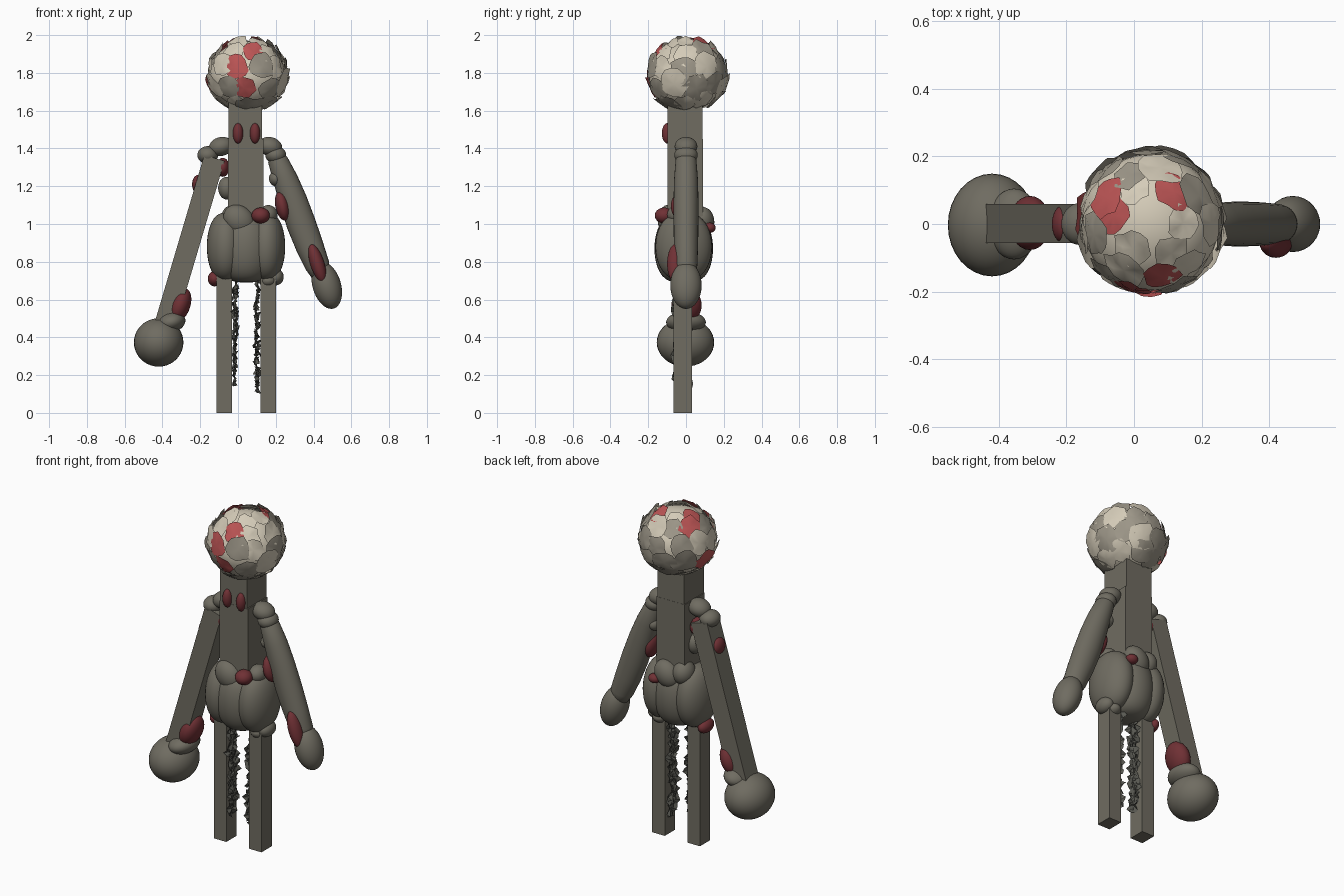
import bpy, bmesh, math, random
from mathutils import Vector, Matrix

if "Cube" in bpy.data.objects:
    bpy.data.objects.remove(bpy.data.objects["Cube"])

random.seed(7)


def material(name, rgb):
    m = bpy.data.materials.new(name)
    m.diffuse_color = (*rgb, 1)
    m.use_nodes = True
    m.node_tree.nodes["Principled BSDF"].inputs["Base Color"].default_value = m.diffuse_color
    return m


HIDE = material("hide", (0.16, 0.15, 0.12))
DARK = material("dark_hide", (0.10, 0.10, 0.085))
SORE = material("dark_red", (0.16, 0.03, 0.035))
CREAM = material("cream", (0.66, 0.60, 0.48))
STONE = material("stone", (0.34, 0.31, 0.25))
RED = material("red", (0.50, 0.09, 0.09))


def make(name, bm, mat, smooth=False):
    me = bpy.data.meshes.new(name)
    bm.to_mesh(me)
    bm.free()
    ob = bpy.data.objects.new(name, me)
    bpy.context.collection.objects.link(ob)
    me.materials.append(mat)
    if smooth:
        for p in me.polygons:
            p.use_smooth = True
    return ob


def box(name, loc, size, tilt=0, mat=HIDE):
    bm = bmesh.new()
    bmesh.ops.create_cube(bm, size=1, matrix=Matrix.Diagonal((*size, 1)))
    ob = make(name, bm, mat)
    ob.location, ob.rotation_euler = loc, (0, math.radians(tilt), 0)


def blob(name, loc, radii, tilt=0, mat=HIDE, power=1.0):
    # ellipsoid; power below 1 gives it a boxier profile
    bm = bmesh.new()
    bmesh.ops.create_uvsphere(bm, u_segments=32, v_segments=20, radius=1)
    for v in bm.verts:
        r = math.hypot(v.co.x, v.co.y)
        if power != 1 and r > 1e-4:
            k = r ** power / r
            v.co.x, v.co.y = v.co.x * k, v.co.y * k
        v.co = Vector(a * b for a, b in zip(v.co, radii))
    ob = make(name, bm, mat, True)
    ob.location, ob.rotation_euler = loc, (0, math.radians(tilt), 0)


def tube(name, rings, mat=HIDE, sides=24):
    # rings: x, z, half width in x, half width in y
    bm = bmesh.new()
    loops = []
    for x, z, rx, ry in rings:
        loops.append([bm.verts.new((x + rx * math.cos(a), ry * math.sin(a), z + 0.33 * rx * math.cos(a)))
                      for a in (2 * math.pi * i / sides for i in range(sides))])
    for a, b in zip(loops, loops[1:]):
        for i in range(sides):
            j = (i + 1) % sides
            bm.faces.new((a[i], a[j], b[j], b[i]))
    bm.faces.new(loops[0])
    bm.faces.new(loops[-1][::-1])
    bmesh.ops.recalc_face_normals(bm, faces=bm.faces)
    make(name, bm, mat, True)


def shard(name, place, size, mat, crinkle, n=13):
    # ragged flake: centre point and two rings, mapped by place(u, v, lift)
    bm = bmesh.new()
    mid = bm.verts.new(place(0, 0, 0))
    rings = []
    for f in (0.55, 1.0):
        ring = []
        for i in range(n):
            a = 2 * math.pi * i / n
            r = size * f * random.uniform(0.84, 1.12)
            ring.append(bm.verts.new(place(r * math.cos(a), r * math.sin(a), random.uniform(-1, 1) * crinkle * f)))
        rings.append(ring)
    for i in range(n):
        j = (i + 1) % n
        bm.faces.new((mid, rings[0][i], rings[0][j]))
        bm.faces.new((rings[0][i], rings[1][i], rings[1][j], rings[0][j]))
    make(name, bm, mat, crinkle < 0.01)


# legs, torso, neck
for side, x in (("left", -0.073), ("right", 0.16)):
    box(f"leg_{side}", (x, -0.017, 0.37), (0.083, 0.097, 0.74))
box("torso", (0.04, -0.005, 1.2), (0.188, 0.188, 0.5))
box("neck", (0.039, -0.005, 1.55), (0.176, 0.186, 0.3))

# belly and hip lumps
blob("belly", (0.043, -0.012, 0.87), (0.15, 0.155, 0.18), power=0.6)
blob("hip_left", (-0.065, -0.012, 0.88), (0.1, 0.15, 0.18), power=0.8)
blob("hip_right", (0.15, -0.012, 0.88), (0.1, 0.15, 0.18), power=0.8)
blob("waist_lump_front", (0.005, -0.09, 1.02), (0.075, 0.06, 0.09), -45)
blob("waist_lump_side", (0.16, -0.04, 1.05), (0.05, 0.06, 0.05))
blob("waist_lump_left", (-0.03, 0.06, 1.03), (0.06, 0.07, 0.07))
blob("waist_lump_back", (0.06, 0.09, 1.01), (0.07, 0.06, 0.085), 40)
blob("waist_sore_front", (0.12, -0.115, 1.045), (0.048, 0.05, 0.042), mat=SORE)
blob("waist_sore_back", (0.12, 0.125, 0.98), (0.035, 0.032, 0.027), mat=SORE)
blob("hip_sore", (-0.125, -0.01, 0.71), (0.035, 0.06, 0.04), mat=SORE)
blob("hip_knob", (0.2, -0.01, 0.72), (0.042, 0.06, 0.045))
blob("hip_knob_inner", (0.16, -0.01, 0.70), (0.05, 0.07, 0.04))

# chest sores
for x in (0.0, 0.09):
    blob("chest_sore", (x, -0.098, 1.48), (0.027, 0.03, 0.054), mat=SORE)

# shoulders
for side, s in (("left", -1), ("right", 1)):
    cx = 0.04
    blob(f"shoulder_{side}", (cx + s * 0.13, 0, 1.41), (0.065, 0.06, 0.05), s * 15)
    blob(f"shoulder_cap_{side}", (cx + s * 0.18 - 0.02, 0, 1.365), (0.055, 0.062, 0.047))
blob("armpit_lump_left", (-0.06, 0, 1.19), (0.045, 0.05, 0.06))
blob("armpit_lump_right", (0.2, 0, 1.24), (0.036, 0.05, 0.04))
blob("armpit_sore", (-0.08, 0, 1.3), (0.035, 0.06, 0.05), mat=SORE)

# straight arm with ball fist
box("arm_left", (-0.267, 0.001, 0.87), (0.112, 0.115, 1.0), 16.5)
blob("fist_left", (-0.42, -0.003, 0.373), (0.131, 0.152, 0.128))
blob("wrist_left", (-0.355, 0, 0.48), (0.078, 0.105, 0.055), -15)
blob("wrist_sore", (-0.308, 0.003, 0.57), (0.055, 0.08, 0.095), 20, SORE)
blob("elbow_sore", (-0.21, 0, 1.21), (0.033, 0.055, 0.05), mat=SORE)

# curved arm with drooping hand
tube("arm_right", [(0.185, 1.40, 0.02, 0.03), (0.21, 1.34, 0.05, 0.055), (0.25, 1.24, 0.062, 0.063),
                   (0.29, 1.13, 0.07, 0.066), (0.335, 1.00, 0.074, 0.066), (0.38, 0.88, 0.07, 0.064),
                   (0.42, 0.78, 0.062, 0.06), (0.45, 0.70, 0.04, 0.05)])
blob("hand_right", (0.47, 0, 0.675), (0.075, 0.083, 0.128), -17)
blob("arm_sore_inner", (0.235, -0.02, 1.095), (0.037, 0.06, 0.078), -12, SORE)
blob("arm_sore_outer", (0.42, -0.055, 0.79), (0.037, 0.045, 0.108), -18, SORE)

# ragged strips down the inner legs
for x, low in ((-0.015, 0.19), (0.102, 0.15)):
    for i in range(12):
        c = Vector((x + random.uniform(-0.007, 0.007), -0.018 + random.uniform(-0.02, 0.02),
                    low + (0.68 - low) * i / 11))
        shard("leg_tatter", lambda u, v, w, c=c: c + Vector((w, u * 0.9, v)), 0.048, DARK, 0.02)

# head core
HEAD = Vector((0.05, 0.005, 1.785))
blob("head", HEAD, (0.202, 0.203, 0.182), mat=CREAM)


def on_head(d, off):
    d = d.normalized()
    e = d.cross(Vector((0, 0, 1))).normalized()
    up = e.cross(d)

    def place(u, v, w):
        # follow the skull, upper edges flare away from it
        p = (d + (e * u + up * v) / 0.2).normalized()
        flare = 0.02 * (v / 0.07) if v > 0 else 0.0
        q = Vector((p.x * 0.205, p.y * 0.205, p.z * 0.187)) + p * (off + w)
        return HEAD + q + d * flare * 0.6 + Vector((0, 0, flare * 0.5))
    return place


# overlapping flakes around the head
for lat, count, size in ((-48, 9, 0.066), (-18, 11, 0.074), (12, 11, 0.072), (38, 9, 0.066), (60, 6, 0.056)):
    start = random.random() * 6.28
    for i in range(count):
        a = start + 2 * math.pi * (i + random.uniform(-0.2, 0.2)) / count
        t = math.radians(lat + random.uniform(-6, 6))
        d = Vector((math.cos(t) * math.cos(a), math.cos(t) * math.sin(a), math.sin(t)))
        front = lat == -18 and d.y < -0.85
        mat = RED if front else random.choice((CREAM, CREAM, STONE, STONE, RED) if lat > -40 else (STONE, STONE, CREAM))
        shard("head_flake", on_head(d, random.uniform(0.002, 0.012)), size * random.uniform(0.85, 1.1), mat, 0.006)
